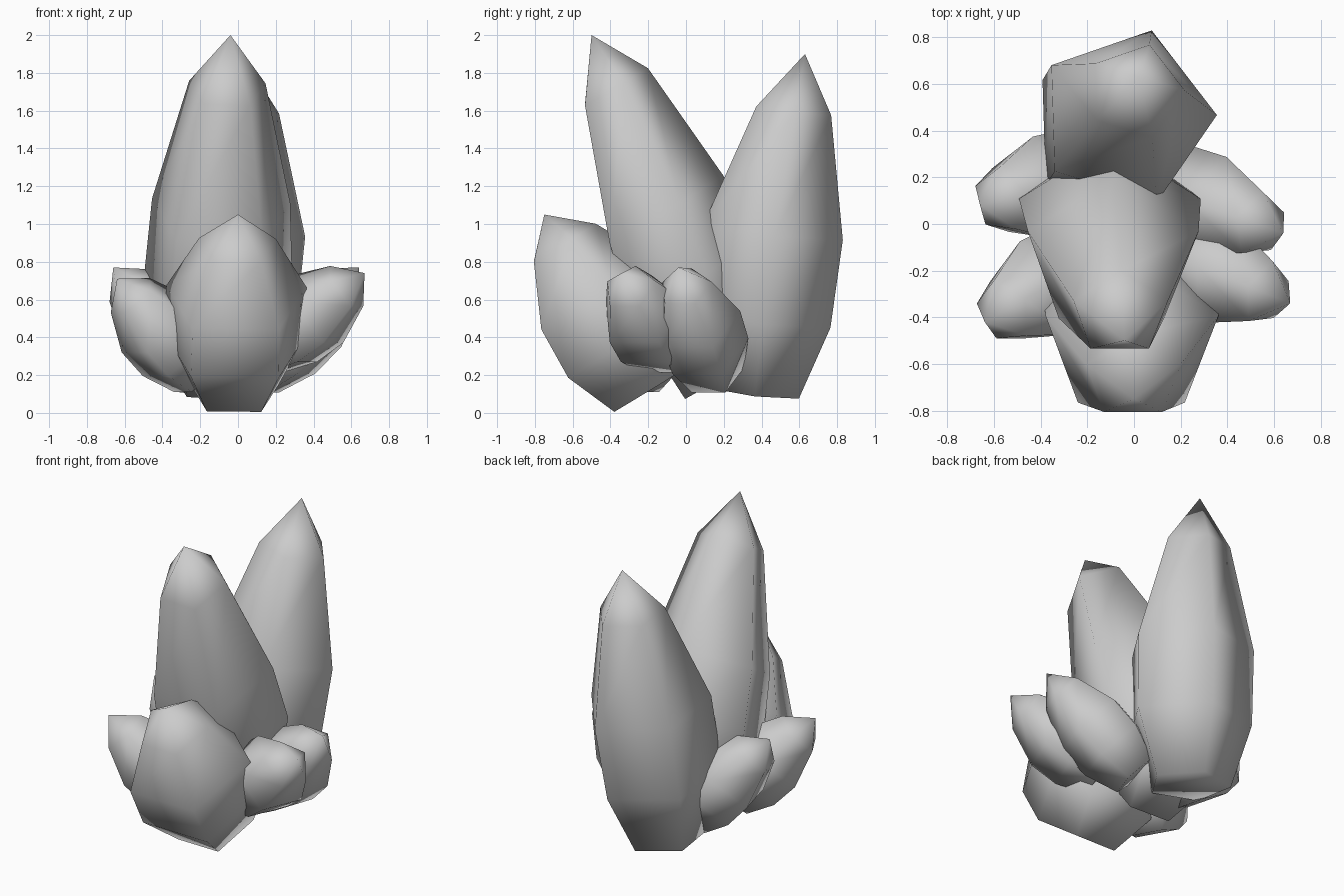
import bpy, bmesh
from math import cos, sin, tau
from mathutils import Vector

if "Cube" in bpy.data.objects:
    bpy.data.objects.remove(bpy.data.objects["Cube"])

SIDES = 5


def crystal(name, base, tip, profile, hint, normal=None, bend=(0, 0, 0)):
    """Five-sided crystal from base to tip. profile = (fraction along axis, radius);
    hint is the direction one corner points to; normal overrides the ring tilt;
    bend bows the middle of the axis sideways."""
    base, tip, bend = Vector(base), Vector(tip), Vector(bend)
    n = Vector(normal).normalized() if normal else (tip - base).normalized()
    hint = Vector(hint)
    u = (hint - n * hint.dot(n)).normalized()
    v = n.cross(u)
    bm = bmesh.new()
    rings = []
    for t, r in profile:
        c = base.lerp(tip, t) + bend * 4 * t * (1 - t)
        rings.append([bm.verts.new(c + u * r * cos(tau * i / SIDES) + v * r * sin(tau * i / SIDES))
                      for i in range(SIDES)])
    apex = bm.verts.new(tip)
    bm.faces.new(rings[0][::-1])
    for lo, hi in zip(rings, rings[1:]):
        for i in range(SIDES):
            j = (i + 1) % SIDES
            bm.faces.new((lo[i], lo[j], hi[j], hi[i]))
    for i in range(SIDES):
        bm.faces.new((rings[-1][i], rings[-1][(i + 1) % SIDES], apex))
    bmesh.ops.recalc_face_normals(bm, faces=bm.faces)
    for f in bm.faces:
        f.smooth = True
    mesh = bpy.data.meshes.new(name)
    bm.to_mesh(mesh)
    bm.free()
    obj = bpy.data.objects.new(name, mesh)
    bpy.context.collection.objects.link(obj)
    return obj


SMALL = [(0, .16), (.25, .235), (.50, .24), (.81, .145)]
BACK, UP, RIGHT = (0, 1, 0), (0, 0, 1), (1, .03, 0)

# Two tall crystals and the short front one
crystal("tall_front_crystal", (-.12, .17, .18), (-.04, -.5, 2.0),
        [(0, .25), (.28, .41), (.485, .385), (.845, .213)], BACK, (.03, -.5, .86), (-.01, .02, 0))
crystal("tall_back_crystal", (-.12, .36, .11), (.02, .63, 1.9),
        [(0, .25), (.22, .385), (.48, .39), (.835, .21)], RIGHT, (.09, .12, 1), (.02, -.03, 0))
crystal("short_front_crystal", (-.02, -.21, .11), (0, -.75, 1.05),
        [(0, .245), (.26, .395), (.53, .39), (.83, .213)], BACK, (.01, -.52, .855))

# Small crystals fanning out on both sides
crystal("right_front_crystal", (.13, -.12, .32), (.67, -.34, .74), SMALL, UP)
crystal("right_back_crystal", (.10, .15, .20), (.64, -.04, .77), SMALL, UP)
crystal("left_front_crystal", (-.21, -.18, .20), (-.64, -.42, .71), SMALL, UP)
crystal("left_back_crystal", (-.20, .20, .22), (-.66, .08, .77), SMALL, UP)
